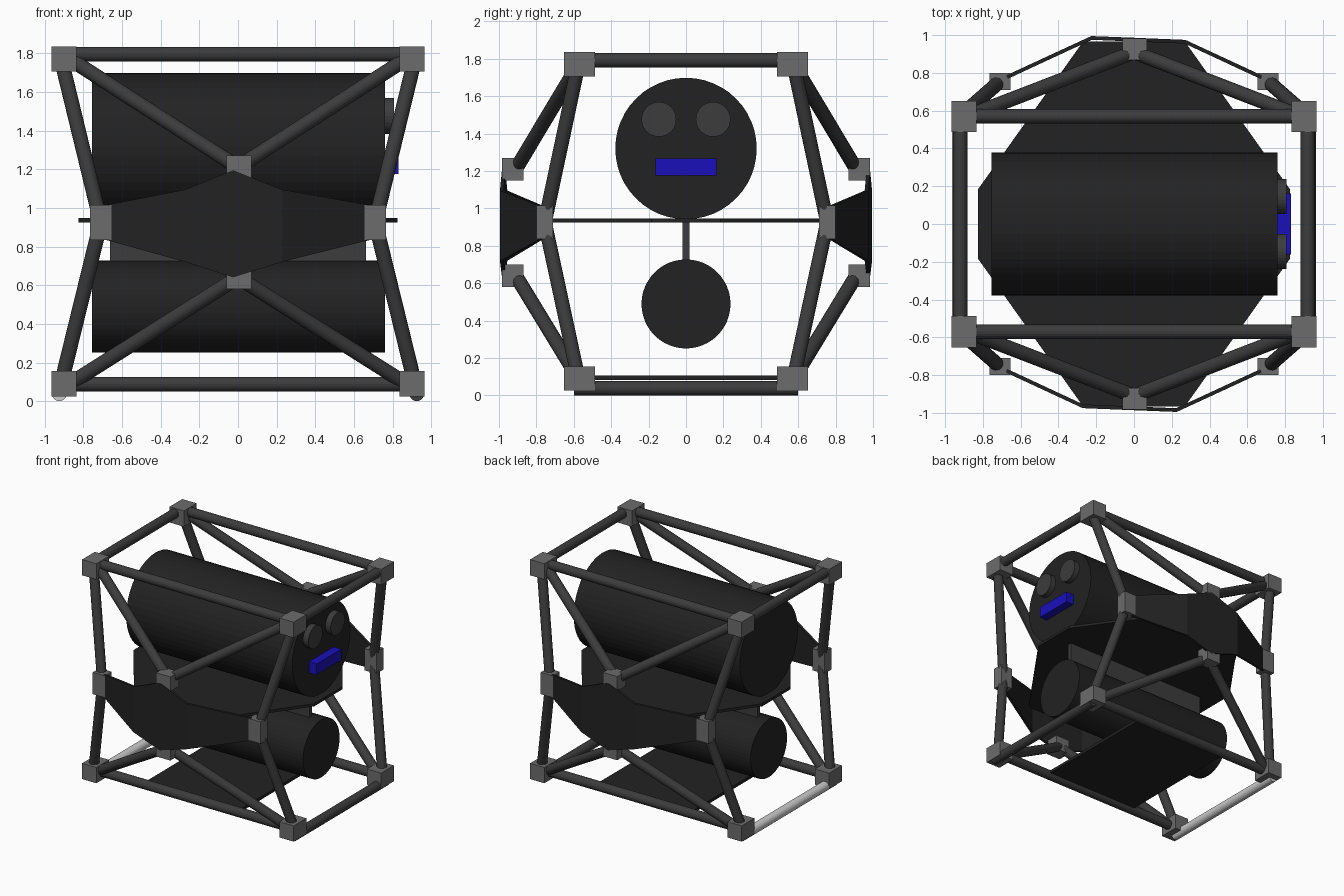
import bpy, bmesh
from mathutils import Vector

if "Cube" in bpy.data.objects:
    bpy.data.objects.remove(bpy.data.objects["Cube"])


def mat(name, rgb):
    m = bpy.data.materials.new(name)
    m.diffuse_color = (*rgb, 1)
    m.use_nodes = True
    m.node_tree.nodes["Principled BSDF"].inputs["Base Color"].default_value = m.diffuse_color
    return m


BLACK = mat("black_paint", (0.016, 0.016, 0.016))
TUBE = mat("dark_tube", (0.045, 0.045, 0.045))
NODE = mat("grey_joint", (0.15, 0.15, 0.15))
BLUE = mat("blue_panel", (0.01, 0.005, 0.5))


def finish(bm, name, m):
    bmesh.ops.recalc_face_normals(bm, faces=bm.faces[:])
    me = bpy.data.meshes.new(name)
    bm.to_mesh(me)
    bm.free()
    ob = bpy.data.objects.new(name, me)
    bpy.context.collection.objects.link(ob)
    if m:
        me.materials.append(m)
    return ob


def box(name, c, size, m):
    bm = bmesh.new()
    bmesh.ops.create_cube(bm, size=1)
    for v in bm.verts:
        v.co = Vector(c) + Vector([v.co[i] * size[i] for i in range(3)])
    return finish(bm, name, m)


def rod(name, a, b, r=0.038, m=TUBE, sides=20):
    a, b = Vector(a), Vector(b)
    bm = bmesh.new()
    bmesh.ops.create_cone(bm, cap_ends=True, segments=sides, radius1=r, radius2=r,
                          depth=(b - a).length)
    q = (b - a).to_track_quat('Z', 'Y').to_matrix().to_4x4()
    bmesh.ops.transform(bm, matrix=q, verts=bm.verts)
    bmesh.ops.translate(bm, vec=(a + b) / 2, verts=bm.verts)
    return finish(bm, name, m)


# Frame: corner joints, waist joints and the tubes between them
for sy in (-1, 1):
    for sx in (-1, 1):
        waist = (sx * 0.71, sy * 0.755, 0.925)
        box("waist_joint", waist, (0.11, 0.09, 0.18), NODE)
        for z, zm in ((1.77, 1.21), (0.09, 0.64)):
            box("corner_joint", (sx * 0.9, sy * 0.57, z), (0.13, 0.165, 0.13), NODE)
            rod("corner_strut", (sx * 0.915, sy * 0.575, z), waist)
            rod("diagonal_strut", (sx * 0.87, sy * 0.575, z), (0, sy * 0.91, zm))
    for z, zm, zt in ((1.77, 1.21, 1.795), (0.09, 0.64, 0.088)):
        box("centre_joint", (0.005, sy * 0.925, zm), (0.13, 0.115, 0.12), NODE)
        rod("long_rail", (-0.9, sy * 0.57, zt), (0.9, sy * 0.57, zt))

# End rails, the lower left one is bare metal
for sx in (-1, 1):
    rod("upper_end_rail", (sx * 0.92, -0.57, 1.792), (sx * 0.92, 0.57, 1.792))
    rod("lower_end_rail", (sx * 0.925, -0.6, 0.038), (sx * 0.925, 0.6, 0.038),
        m=TUBE if sx > 0 else None)

# Side armour: folded sheet, the back one is the front one turned half round
stations = [(-0.70, 0.765, 0.84, 1.01), (-0.27, 0.965, 0.72, 1.095), (-0.025, 0.975, 0.64, 1.195),
            (0.225, 0.985, 0.72, 1.095), (0.70, 0.765, 0.84, 1.01)]
for name, s in (("front_armour", 1), ("back_armour", -1)):
    bm = bmesh.new()
    rows = [[bm.verts.new((s * x, -s * y, z)) for z in (lo, hi)] for x, y, lo, hi in stations]
    for p, q in zip(rows, rows[1:]):
        bm.faces.new((p[0], q[0], q[1], p[1]))
    ob = finish(bm, name, BLACK)
    mod = ob.modifiers.new("thickness", 'SOLIDIFY')
    mod.thickness = 0.02
    mod.offset = 0

# Octagonal middle deck
outline = [(0.825, 0.185), (0.27, 0.965), (-0.27, 0.965), (-0.825, 0.185),
           (-0.825, -0.185), (-0.27, -0.965), (0.27, -0.965), (0.825, -0.185)]
bm = bmesh.new()
f = bm.faces.new([bm.verts.new((x, y, 0.925)) for x, y in outline])
ext = bmesh.ops.extrude_face_region(bm, geom=[f])
bmesh.ops.translate(bm, vec=(0, 0, 0.022),
                    verts=[g for g in ext["geom"] if isinstance(g, bmesh.types.BMVert)])
finish(bm, "middle_deck", BLACK)

# Bottom plate
box("bottom_plate", (-0.02, 0, 0.095), (0.86, 1.14, 0.025), BLACK)

# Main and lower cylinders with the hanging fin
rod("main_tank", (-0.755, 0, 1.32), (0.76, 0, 1.32), 0.378, BLACK, 48)
rod("lower_tank", (-0.755, 0, 0.489), (0.76, 0, 0.489), 0.238, BLACK, 48)
box("hanger_fin", (0, 0, 0.825), (1.325, 0.035, 0.21), TUBE)

# Face of the main cylinder
for sy in (-1, 1):
    rod("round_sensor", (0.74, sy * 0.145, 1.476), (0.808, sy * 0.145, 1.476), 0.093, TUBE, 32)
box("blue_panel", (0.785, 0, 1.221), (0.09, 0.325, 0.09), BLUE)
